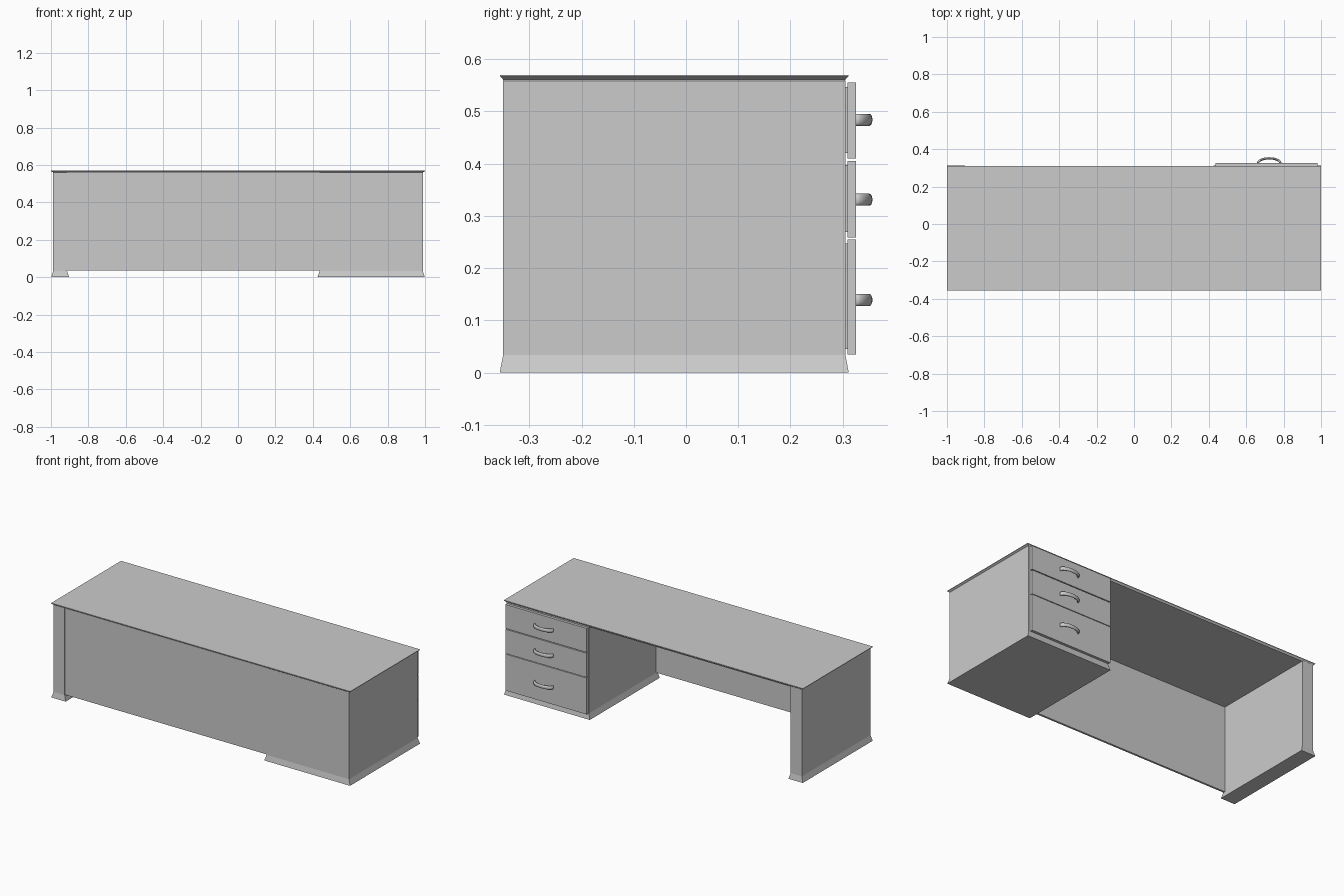
import bpy, bmesh, math

if "Cube" in bpy.data.objects:
    bpy.data.objects.remove(bpy.data.objects["Cube"])

YF, YB = -0.35, 0.305   # carcass front / back
H = 0.57                # overall height


def finish(name, bm, smooth=False):
    bmesh.ops.recalc_face_normals(bm, faces=bm.faces)
    me = bpy.data.meshes.new(name)
    bm.to_mesh(me)
    bm.free()
    ob = bpy.data.objects.new(name, me)
    bpy.context.collection.objects.link(ob)
    if smooth:
        for p in me.polygons:
            p.use_smooth = True
    return ob


def loft(name, rings):
    """Skin a stack of closed rings of points and cap both ends."""
    bm = bmesh.new()
    rows = [[bm.verts.new(p) for p in r] for r in rings]
    n = len(rows[0])
    for a, b in zip(rows, rows[1:]):
        for i in range(n):
            j = (i + 1) % n
            bm.faces.new((a[i], a[j], b[j], b[i]))
    bm.faces.new(rows[0])
    bm.faces.new(rows[-1])
    return bm


def stack(name, x0, x1, y0, y1, levels):
    """Rectangular column; levels are (z, outward flare)."""
    rings = [[(x0 - f, y0 - f * .6, z), (x1 + f, y0 - f * .6, z),
              (x1 + f, y1 + f * .6, z), (x0 - f, y1 + f * .6, z)] for z, f in levels]
    return finish(name, loft(name, rings))


# Table top with an undercut edge
stack("table_top", -0.99, 0.99, YF, YB,
      [(0.556, -0.002), (0.561, 0.0), (0.567, 0.01), (H, 0.01)])

# Supports with flared feet
foot = [(0, 0.011), (0.034, 0), (0.559, 0)]
stack("leg_panel", -0.988, -0.914, YF, YB, foot)
stack("drawer_pedestal", 0.436, 0.988, YF, YB, foot)

# Front modesty panel
stack("modesty_panel", -0.916, 0.438, YF + 0.002, YF + 0.014, [(0.036, 0), (0.559, 0)])


def handle(name, cx, cz):
    """Bowed pull: flattened oval section swept along a half ellipse."""
    rings = []
    for k in range(17):
        t = math.pi * k / 16
        px, py = 0.06 * math.cos(t), 0.026 * math.sin(t)
        nx, ny = math.cos(t) / 0.06, math.sin(t) / 0.026
        l = math.hypot(nx, ny)
        ring = []
        for i in range(12):
            a = 2 * math.pi * i / 12
            r = 0.006 * math.cos(a)
            ring.append((cx + px + nx / l * r, 0.325 + py + ny / l * r,
                         cz + 0.0115 * math.sin(a)))
        rings.append(ring)
    finish(name, loft(name, rings), smooth=True)


# Drawer fronts, shallow spacers behind them, and pulls
for n, (z0, z1, hz) in enumerate([(0.035, 0.255, 0.139),
                                  (0.259, 0.405, 0.331),
                                  (0.410, 0.555, 0.484)], 1):
    stack(f"drawer_front_{n}", 0.437, 0.981, 0.309, 0.325, [(z0, 0), (z1, 0)])
    stack(f"drawer_spacer_{n}", 0.447, 0.971, 0.300, 0.311, [(z0 + 0.01, 0), (z1 - 0.008, 0)])
    handle(f"drawer_handle_{n}", 0.723, hz)
